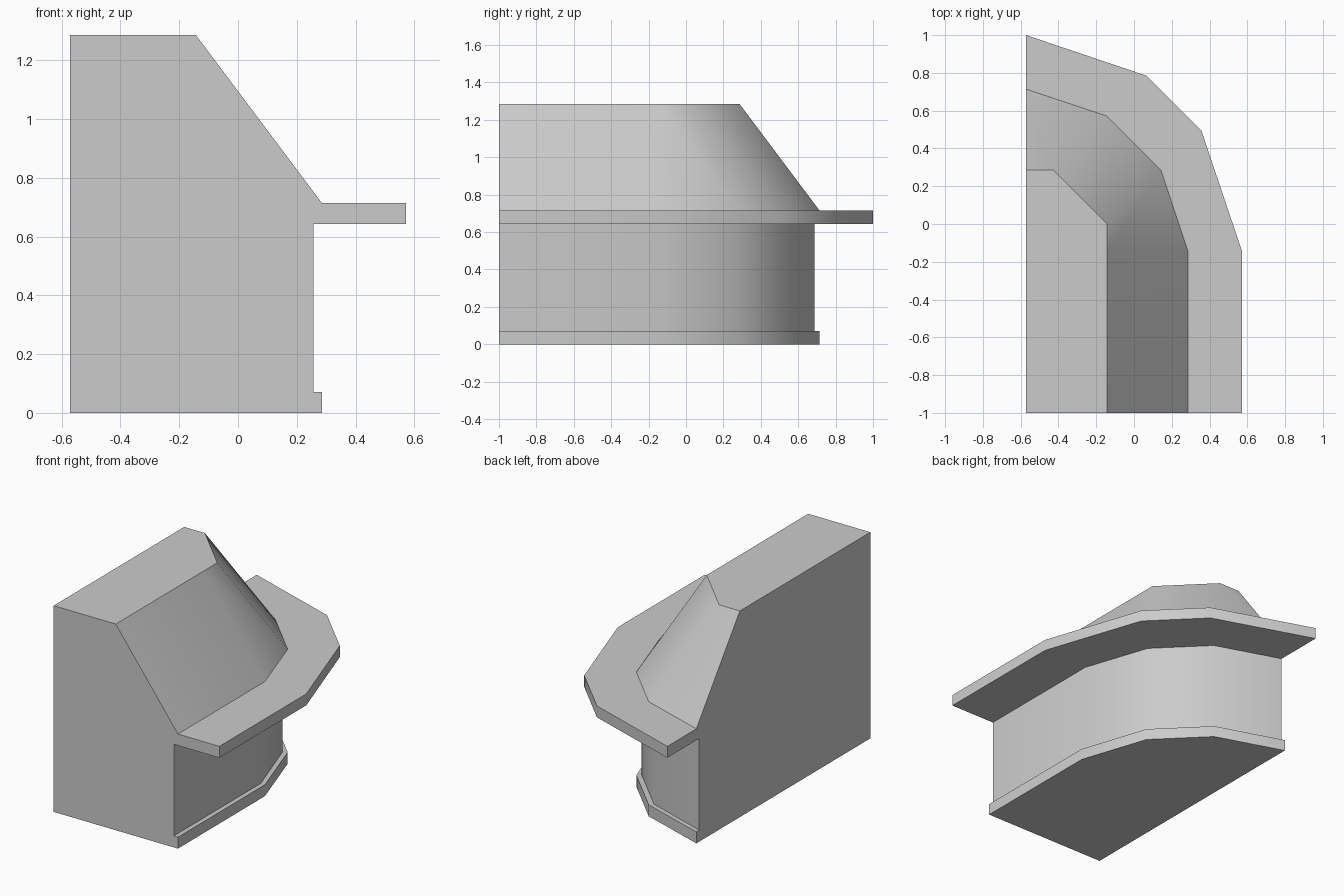
import bpy, bmesh, math

if "Cube" in bpy.data.objects:
    bpy.data.objects.remove(bpy.data.objects["Cube"])

U = 1 / 7                 # model grid step
LEFT, FRONT = -4 * U, -7.0 * U


def outline(a, b, c):
    """Corner outline mirrored about its diagonal, then run straight to the front.
    a = reach of the flat ends, (b, c) = the intermediate corner, in grid steps."""
    pts = [(0, a), (b, c), (c, b), (a, 0)]
    pts = [(LEFT + x * U, -U + y * U) for x, y in pts]
    return pts + [(pts[-1][0], FRONT)]


trim = outline(6, 3, 5)
wall = outline(5.8, 2.87, 4.83)
brim = outline(8, 4.45, 6.5)
crown = outline(3, 1, 3)

# Section levels from the base upward
levels = [(trim, 0), (trim, .5 * U), (wall, .5 * U), (wall, 4.5 * U),
          (brim, 4.5 * U), (brim, 5 * U), (trim, 5 * U), (crown, 9 * U)]

bm = bmesh.new()
rows = [[bm.verts.new((x, y, z)) for x, y in pts] for pts, z in levels]

# Stepped outer skin
for lo, hi in zip(rows, rows[1:]):
    for i in range(len(lo) - 1):
        bm.faces.new((lo[i], lo[i + 1], hi[i + 1], hi[i]))

# Flat base, top and the two cut walls
base = bm.verts.new((LEFT, FRONT, 0))
top = bm.verts.new((LEFT, FRONT, 9 * U))
bm.faces.new(rows[0] + [base])
bm.faces.new(rows[-1] + [top])
bm.faces.new([r[0] for r in rows] + [top, base])
bm.faces.new([r[-1] for r in rows] + [top, base])
bmesh.ops.recalc_face_normals(bm, faces=bm.faces)

mesh = bpy.data.meshes.new("corner_block_with_ledge")
bm.to_mesh(mesh)
bm.free()
obj = bpy.data.objects.new("corner_block_with_ledge", mesh)
bpy.context.collection.objects.link(obj)

# Smooth around the corner, crisp at the steps
bpy.context.view_layer.objects.active = obj
obj.select_set(True)
bpy.ops.object.shade_smooth_by_angle(angle=math.radians(35))
